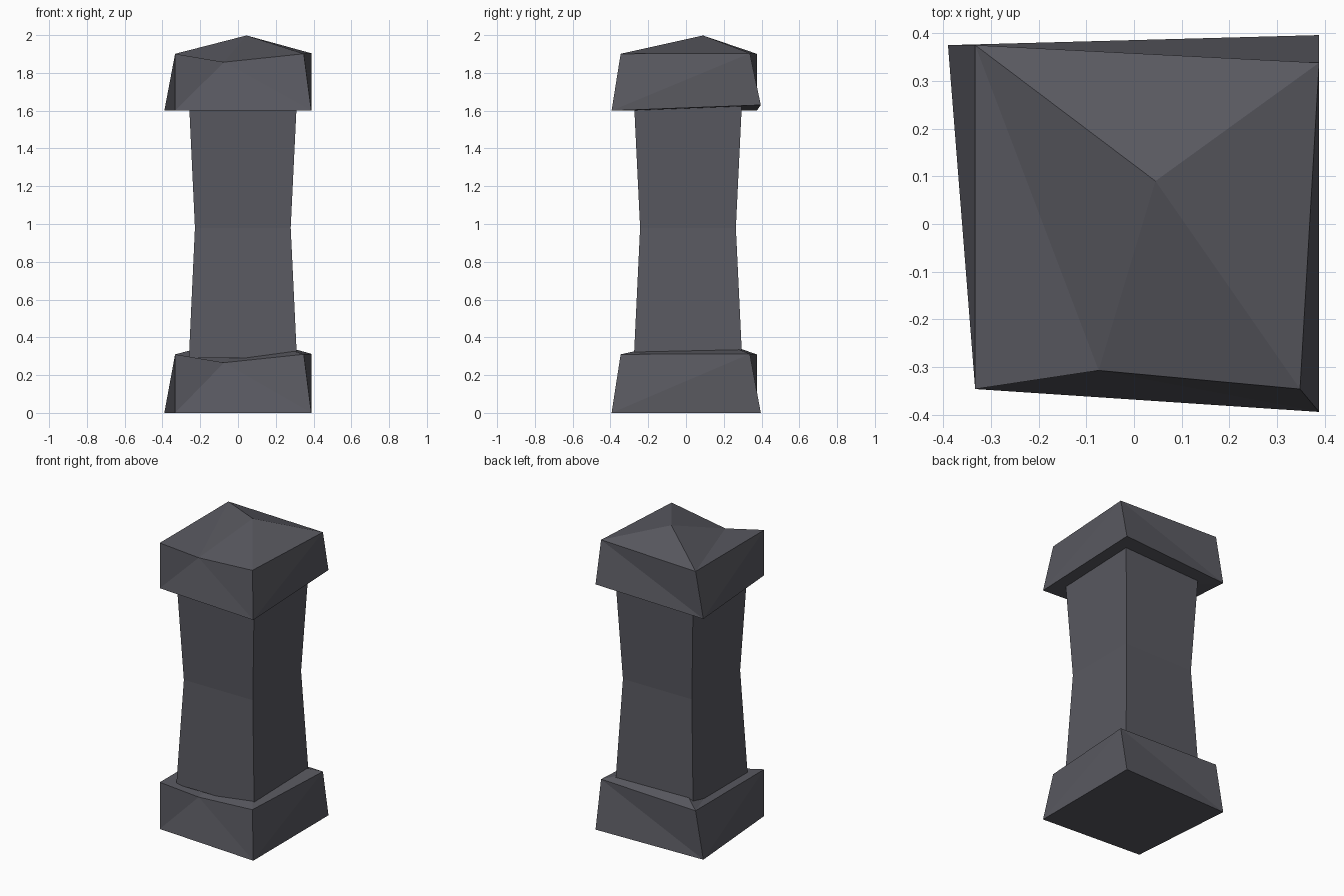
import bpy
import bmesh

if "Cube" in bpy.data.objects:
    bpy.data.objects.remove(bpy.data.objects["Cube"])

stone = bpy.data.materials.new("dark stone")
stone.diffuse_color = (0.10, 0.10, 0.118, 1)
stone.use_nodes = True
stone.node_tree.nodes["Principled BSDF"].inputs["Base Color"].default_value = stone.diffuse_color


def make_object(name, verts, faces):
    mesh = bpy.data.meshes.new(name)
    mesh.from_pydata(verts, [], faces)
    bm = bmesh.new()
    bm.from_mesh(mesh)
    bmesh.ops.recalc_face_normals(bm, faces=bm.faces)
    bm.to_mesh(mesh)
    bm.free()
    mesh.materials.append(stone)
    obj = bpy.data.objects.new(name, mesh)
    bpy.context.collection.objects.link(obj)
    return obj


def rough_block(name, z, lift):
    """Rough-hewn block: uneven sides, off-centre peak, chipped front edge."""
    # corners run front left, front right, back right, back left
    verts = [(-0.333, -0.346, z), (0.388, -0.394, z),
             (0.388, 0.396, z + lift), (-0.39, 0.375, z)]
    top = z + 0.31 - lift * 0.3
    verts += [(-0.333, -0.346, top), (0.348, -0.346, top),
              (0.388, 0.338, top + 0.003), (-0.333, 0.375, top)]
    verts += [(-0.074, -0.307, top - 0.044), (0.045, 0.09, top + 0.097)]
    faces = [(0, 1, 3), (1, 2, 3),                       # underside
             (0, 1, 8), (1, 5, 8), (0, 8, 4),            # front
             (1, 2, 6), (1, 6, 5),                       # right
             (2, 3, 6), (3, 7, 6),                       # back
             (3, 0, 4), (3, 4, 7),                       # left
             (4, 8, 7), (7, 8, 9), (8, 5, 9), (5, 6, 9), (6, 7, 9)]  # top
    return make_object(name, verts, faces)


# base and cap are the same block, the cap with a lifted back corner
rough_block("base", 0.0, 0.0)
rough_block("cap", 1.6, 0.03)

# square shaft, narrower at the waist
verts, faces = [], []
for z, (x0, x1, y0, y1) in ((0.29, (-0.26, 0.312, -0.276, 0.297)),
                            (0.98, (-0.228, 0.279, -0.243, 0.264)),
                            (1.66, (-0.26, 0.312, -0.276, 0.297))):
    verts += [(x0, y0, z), (x1, y0, z), (x1, y1, z), (x0, y1, z)]
for r in (0, 4):
    for i in range(4):
        j = (i + 1) % 4
        faces.append((r + i, r + j, r + j + 4, r + i + 4))
faces += [(3, 2, 1, 0), (8, 9, 10, 11)]
make_object("shaft", verts, faces)
